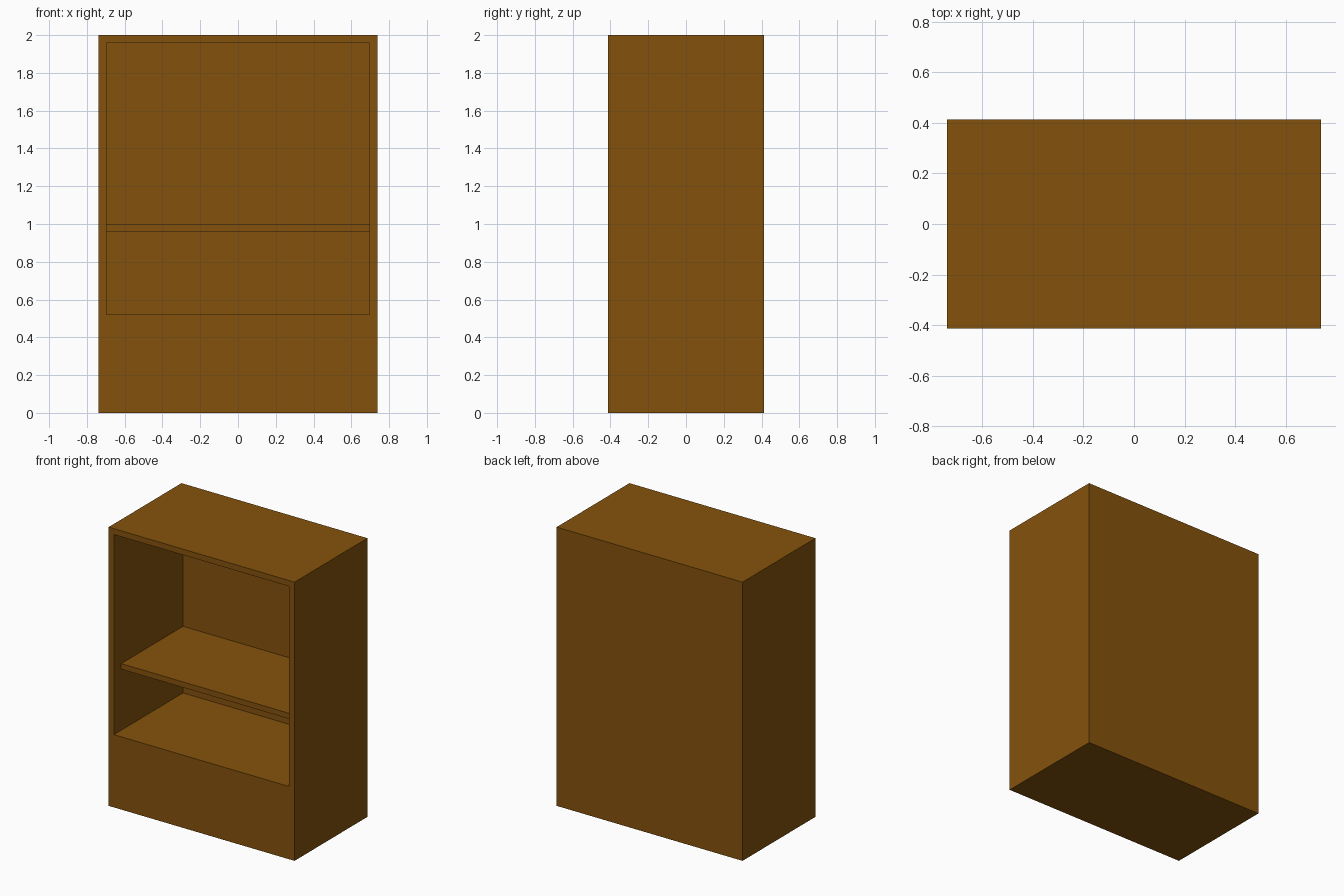
import bpy, bmesh
from mathutils import Vector

if "Cube" in bpy.data.objects:
    bpy.data.objects.remove(bpy.data.objects["Cube"])

W, D, H = 1.476, 0.826, 2.0      # outer size
T = 0.042                        # panel thickness
FLOOR = 0.522                    # height of the compartment floor

wood = bpy.data.materials.new("brown wood")
wood.diffuse_color = (0.231, 0.084, 0.0037, 1)
wood.use_nodes = True
wood.node_tree.nodes["Principled BSDF"].inputs["Base Color"].default_value = wood.diffuse_color


def box(bm, lo, hi):
    lo, hi = Vector(lo), Vector(hi)
    verts = bmesh.ops.create_cube(bm, size=1)["verts"]
    for v in verts:
        v.co = Vector([(a + b) / 2 + c * (b - a) for a, b, c in zip(lo, hi, v.co)])


def finish(bm, name):
    bmesh.ops.recalc_face_normals(bm, faces=bm.faces)
    mesh = bpy.data.meshes.new(name)
    bm.to_mesh(mesh)
    bm.free()
    mesh.materials.append(wood)
    obj = bpy.data.objects.new(name, mesh)
    bpy.context.collection.objects.link(obj)


# cabinet body: box with the front inset and pushed back to the rear panel
bm = bmesh.new()
box(bm, (-W / 2, -D / 2, 0), (W / 2, D / 2, H))
bm.normal_update()
front = min(bm.faces, key=lambda f: f.calc_center_median().y)
bmesh.ops.inset_region(bm, faces=[front], thickness=T, use_even_offset=True)
for v in front.verts:
    if v.co.z < H / 2:
        v.co.z = FLOOR
back = bmesh.ops.extrude_discrete_faces(bm, faces=[front])["faces"][0]
for v in back.verts:
    v.co.y = D / 2 - T
finish(bm, "cabinet_body")

# shelf, set back from the front edge
bm = bmesh.new()
box(bm, (-W / 2 + T, -D / 2 + 0.083, 0.96), (W / 2 - T, D / 2 - T, 1.0))
finish(bm, "shelf")
